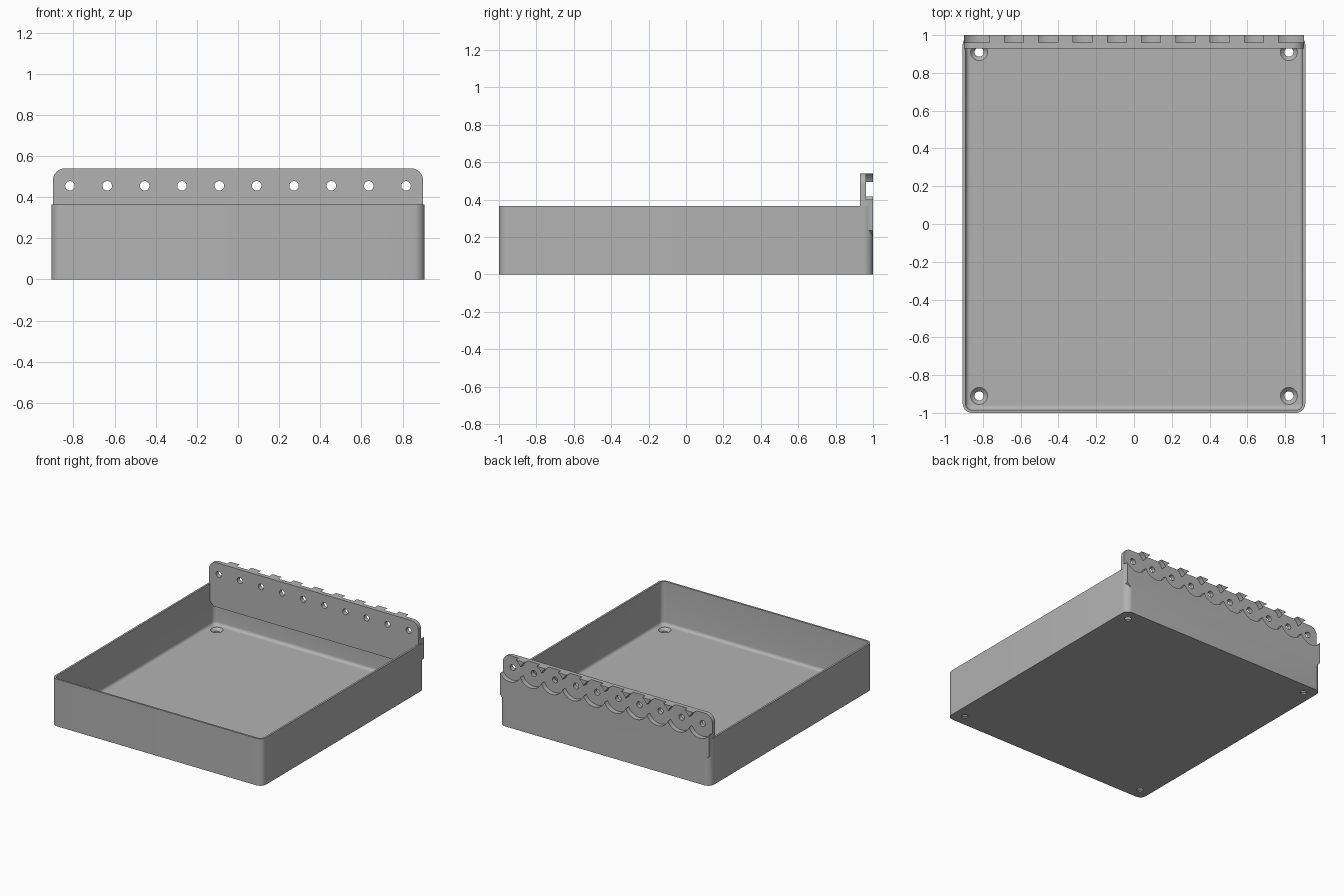
import bpy, bmesh
from math import sin, cos, pi, radians
from mathutils import Matrix

if "Cube" in bpy.data.objects:
    bpy.data.objects.remove(bpy.data.objects["Cube"])

grey = bpy.data.materials.new("plain grey")
grey.use_nodes = True
grey.diffuse_color = (0.45, 0.45, 0.45, 1)
grey.node_tree.nodes["Principled BSDF"].inputs["Base Color"].default_value = (0.45, 0.45, 0.45, 1)

HALF_X, HALF_Y, RIM, TOP = 0.907, 1.0, 0.365, 0.54
WALL, FLOOR, FILLET, CORNER = 0.015, 0.03, 0.025, 0.05


def arc(cx, cy, r, start, steps=8):
    """Quarter circle of points, counter-clockwise."""
    return [(cx + r * cos(start + pi / 2 * i / steps),
             cy + r * sin(start + pi / 2 * i / steps)) for i in range(steps + 1)]


def rounded_rect(hx, hy, r):
    pts = []
    for k, (sx, sy) in enumerate([(1, 1), (-1, 1), (-1, -1), (1, -1)]):
        pts += arc(sx * (hx - r), sy * (hy - r), r, k * pi / 2)
    return pts


def loft(name, rings, matrix=Matrix()):
    """Closed solid through rings of equal length, each (outline, height)."""
    bm = bmesh.new()
    loops = [[bm.verts.new((x, y, h)) for x, y in pts] for pts, h in rings]
    for a, b in zip(loops, loops[1:]):
        for i in range(len(a)):
            j = (i + 1) % len(a)
            bm.faces.new((a[i], a[j], b[j], b[i]))
    bm.faces.new(loops[0][::-1])
    bm.faces.new(loops[-1])
    bm.transform(matrix)
    bmesh.ops.recalc_face_normals(bm, faces=bm.faces)
    mesh = bpy.data.meshes.new(name)
    bm.to_mesh(mesh)
    bm.free()
    mesh.materials.append(grey)
    obj = bpy.data.objects.new(name, mesh)
    bpy.context.collection.objects.link(obj)
    return obj


def turned(name, profile, matrix, steps=48):
    """Round solid from (radius, height) steps."""
    rings = [([(r * cos(2 * pi * i / steps), r * sin(2 * pi * i / steps))
               for i in range(steps)], h) for r, h in profile]
    return loft(name, rings, matrix)


# Tray shell: outer wall, rim, inner wall, floor fillet
def tray_ring(inset, z):
    return rounded_rect(HALF_X - inset, HALF_Y - inset, CORNER - inset), z

rings = [tray_ring(0, 0), tray_ring(0, RIM), tray_ring(WALL, RIM)]
for i in range(7):
    a = pi / 2 * i / 6
    rings.append(tray_ring(WALL + FILLET * (1 - cos(a)), FLOOR + FILLET * (1 - sin(a))))
tray = loft("tray", rings)

# Back plate: rounded top corners, chamfered lower corners
W, R, LOW, CUT = 0.9, 0.06, 0.195, 0.04
outline = arc(W - R, TOP - R, R, 0) + arc(R - W, TOP - R, R, pi / 2)
outline += [(-W, LOW + CUT), (CUT - W, LOW), (W - CUT, LOW), (W, LOW + CUT)]
upright = Matrix.Rotation(radians(90), 4, "X")  # local height becomes -y
plate = loft("back_plate", [(outline, -HALF_Y), (outline, -0.93)], upright)

# Scalloped pockets with pin holes along the back plate
cutters = []
for i in range(10):
    place = Matrix.Translation(((i - 4.5) * 0.1815, 0, 0.455)) @ upright
    cutters.append(turned("pocket_cutter", [(0.099, -1.1), (0.099, -0.962),
                                            (0.023, -0.962), (0.023, -0.88)], place))

# Countersunk screw holes in the floor corners
for sx in (-1, 1):
    for sy in (-1, 1):
        place = Matrix.Translation((sx * 0.82, sy * 0.91, 0))
        cutters.append(turned("screw_cutter", [(0.024, -0.05), (0.024, 0.01),
                                               (0.045, FLOOR), (0.045, FLOOR + 0.02)], place, 32))

# Join the plate, cut the holes, bake the result
for helper in [plate] + cutters:
    helper.hide_render = True
    mod = tray.modifiers.new("shape", "BOOLEAN")
    mod.operation = "UNION" if helper is plate else "DIFFERENCE"
    mod.solver = "EXACT"
    mod.object = helper
bpy.context.view_layer.update()
baked = bpy.data.meshes.new_from_object(tray.evaluated_get(bpy.context.evaluated_depsgraph_get()))
tray.modifiers.clear()
tray.data = baked
for helper in [plate] + cutters:
    bpy.data.objects.remove(helper)

for obj in bpy.context.selected_objects:
    obj.select_set(False)
tray.select_set(True)
bpy.context.view_layer.objects.active = tray
bpy.ops.object.shade_smooth_by_angle(angle=radians(30))
